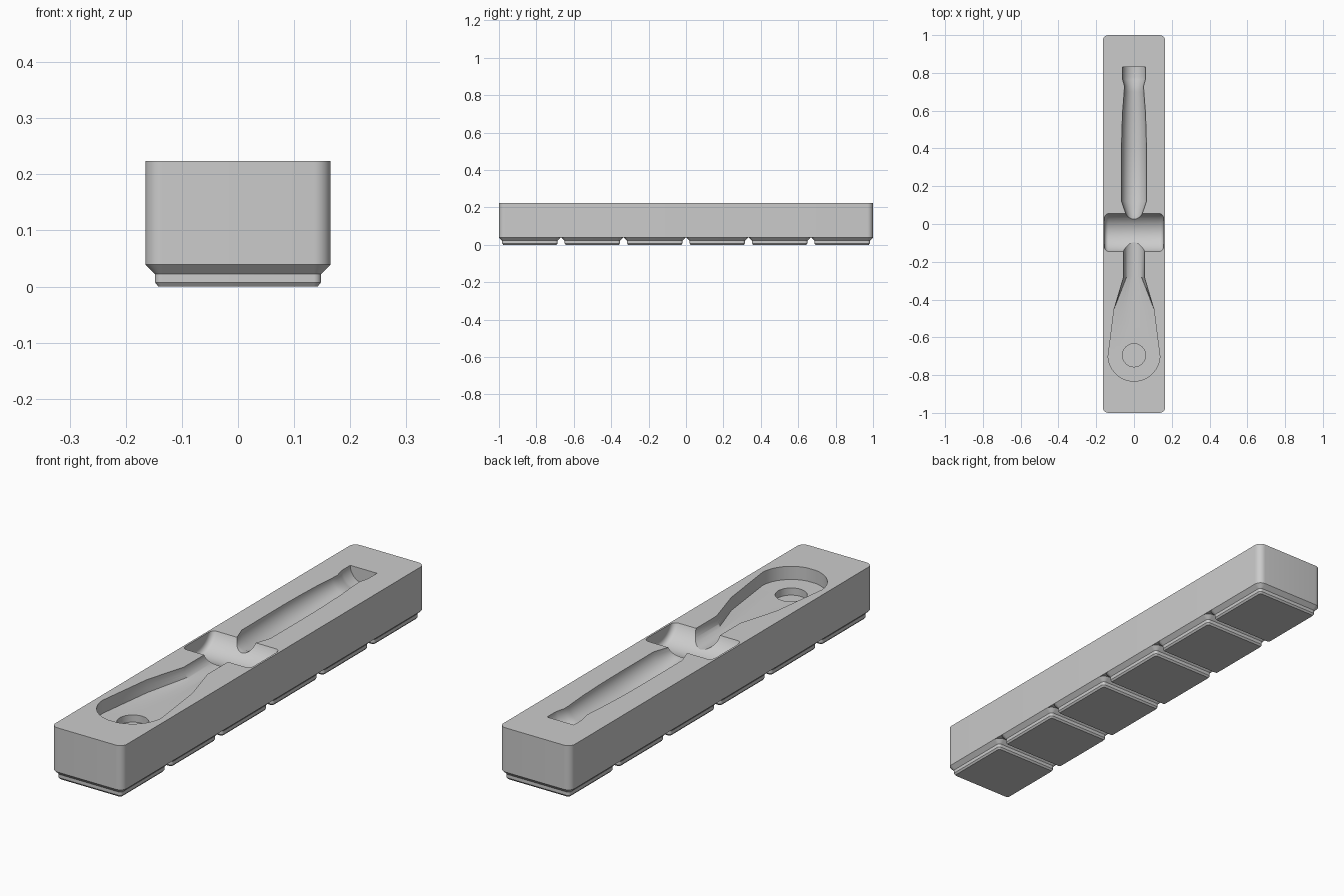
import bpy, bmesh
from math import sin, cos, pi

TOP, FLOOR = 0.224, 0.039      # solid block height range
HALF_X, HALF_Y = 0.165, 1.0

cube = bpy.data.objects.get("Cube")
if cube:
    bpy.data.objects.remove(cube)

grey = bpy.data.materials.new("matte_grey")
grey.use_nodes = True
colour = (0.6, 0.6, 0.6, 1)
grey.diffuse_color = colour
grey.node_tree.nodes["Principled BSDF"].inputs["Base Color"].default_value = colour


def loft(name, rings, cap_end=True):
    """Skin a list of equal-length point rings."""
    bm = bmesh.new()
    loops = [[bm.verts.new(p) for p in ring] for ring in rings]
    n = len(loops[0])
    for a, b in zip(loops, loops[1:]):
        for i in range(n):
            j = (i + 1) % n
            bm.faces.new((a[i], a[j], b[j], b[i]))
    bm.faces.new(loops[0])
    if cap_end:
        bm.faces.new(loops[-1])
    bmesh.ops.recalc_face_normals(bm, faces=bm.faces)
    mesh = bpy.data.meshes.new(name)
    bm.to_mesh(mesh)
    bm.free()
    mesh.materials.append(grey)
    obj = bpy.data.objects.new(name, mesh)
    bpy.context.collection.objects.link(obj)
    return obj


def rounded_rect(hx, hy, r, z, cy=0, steps=8):
    ring = []
    for k, (sx, sy) in enumerate(((1, 1), (-1, 1), (-1, -1), (1, -1))):
        for i in range(steps + 1):
            a = (k + i / steps) * pi / 2
            ring.append((sx * (hx - r) + r * cos(a), cy + sy * (hy - r) + r * sin(a), z))
    return ring


def revolve(name, profile, axis, cy=0, cz=TOP, n=64):
    """Turn (position, radius) pairs around the x or y axis."""
    rings = []
    for t, r in profile:
        circle = [(r * cos(2 * pi * i / n), r * sin(2 * pi * i / n)) for i in range(n)]
        rings.append([(t, cy + u, cz + v) if axis == "x" else (u, t, cz + v) for u, v in circle])
    return loft(name, rings)


def smooth(obj):
    bpy.ops.object.select_all(action="DESELECT")
    obj.select_set(True)
    bpy.context.view_layer.objects.active = obj
    bpy.ops.object.shade_smooth_by_angle(angle=0.5)


# Solid block
block = loft("block", [rounded_rect(HALF_X, HALF_Y, 0.03, z) for z in (FLOOR, TOP)])

# Stepped feet, one per grid cell
for k in range(6):
    cy = (k - 2.5) * 0.334
    steps = ((0.142, 0.007, 0), (0.148, 0.013, 0.0075), (0.148, 0.013, 0.022), (0.165, 0.03, FLOOR))
    foot = loft(f"foot_{k + 1}", [rounded_rect(h, h, r, z, cy) for h, r, z in steps], cap_end=False)
    smooth(foot)

# Tool handle and neck recesses
cutters = [
    revolve("handle_cutter", [(0.83, 0.062), (0.78, 0.062), (0.765, 0.06), (0.73, 0.051), (0.7, 0.052),
                              (0.6, 0.06), (0.5, 0.064), (0.4, 0.066), (0.12, 0.066), (0.05, 0.042),
                              (-0.02, 0.042)], "y"),
    revolve("neck_cutter", [(-0.03, 0.055), (-0.281, 0.055)], "y"),
]

# Finger recess across the middle, with rounded ends
end = [(0.135 + 0.022 * sin(a * pi / 10), 0.086 + 0.022 * cos(a * pi / 10)) for a in range(6)]
cutters.append(revolve("finger_cutter", [(-x, r) for x, r in reversed(end)] + end, "x", -0.045, TOP + 0.04))

# Flat-bottomed head recess: round neck section blends into vertical walls
DEPTH, HEAD_Y, HEAD_R, N = 0.055, -0.695, 0.137, 24


def head_section(y, w, boxy):
    ring = [(w, y, TOP + 0.05)]
    for i in range(N + 1):
        c, s = cos(pi * i / N), sin(pi * i / N)
        m = max(abs(c), s) if boxy else 1
        ring.append((w * c / m, y, TOP - DEPTH * s / m))
    return ring + [(-w, y, TOP + 0.05)]


sections = [head_section(-0.28, 0.055, False), head_section(-0.45, 0.105, True)]
for i in range(4, 45):
    a = i * pi / 90
    sections.append(head_section(HEAD_Y - HEAD_R * sin(a - 0.1), HEAD_R * cos(a - 0.1), True))
cutters.append(loft("head_cutter", sections))

# Round pocket in the head floor
pocket = [[(0.061 * cos(2 * pi * i / 48), HEAD_Y + 0.061 * sin(2 * pi * i / 48), z) for i in range(48)]
          for z in (TOP - DEPTH - 0.03, TOP + 0.02)]
cutters.append(loft("pocket_cutter", pocket))

# Carve the recesses
bpy.context.view_layer.objects.active = block
for cutter in cutters:
    mod = block.modifiers.new(cutter.name, "BOOLEAN")
    mod.operation, mod.solver, mod.object = "DIFFERENCE", "EXACT", cutter
    bpy.ops.object.modifier_apply(modifier=mod.name)
    bpy.data.objects.remove(cutter)
smooth(block)
